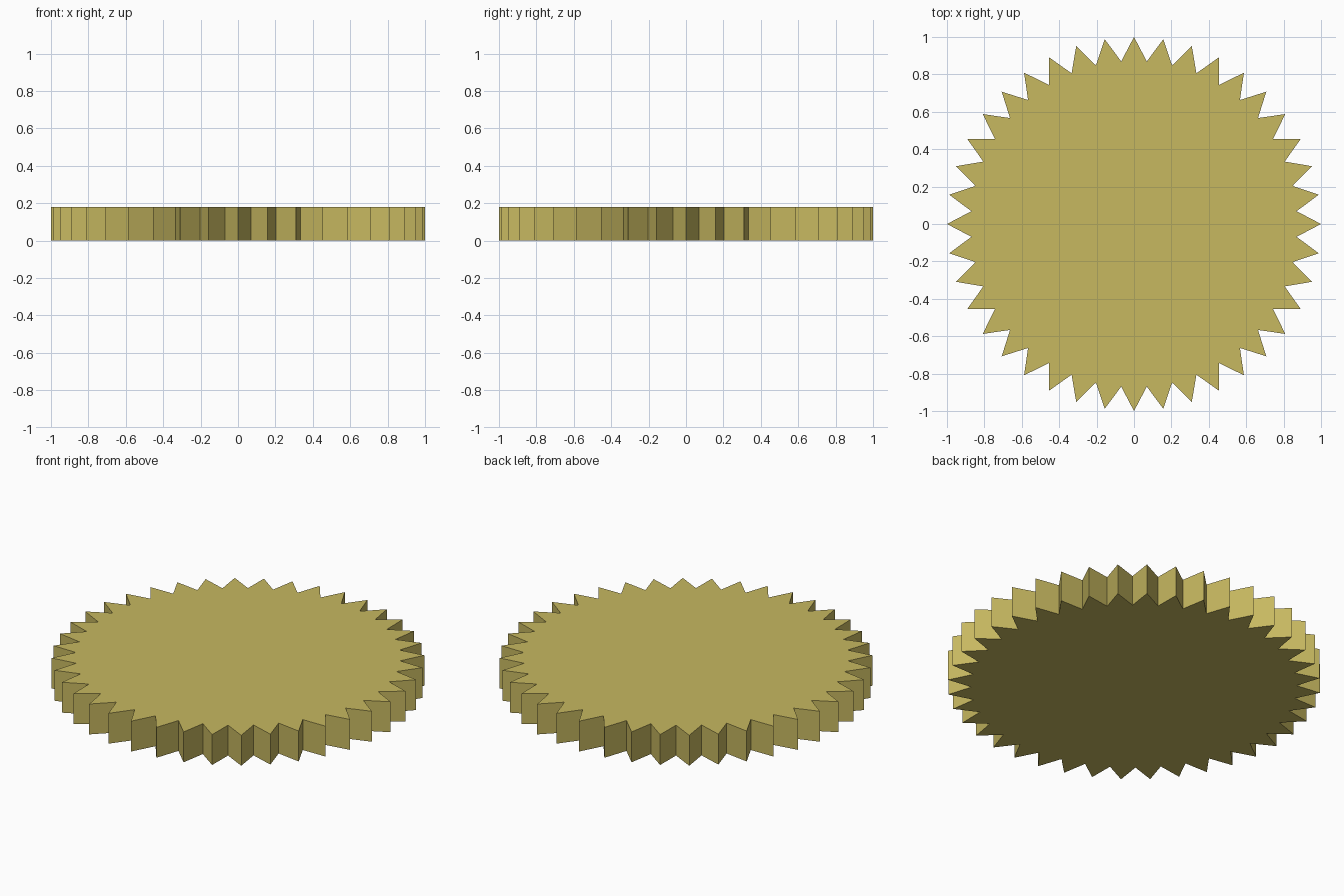
import bpy, bmesh, math

if "Cube" in bpy.data.objects:
    bpy.data.objects.remove(bpy.data.objects["Cube"])

TEETH, TIP_R, ROOT_R, THICK = 40, 1.0, 0.872, 0.18

mat = bpy.data.materials.new("dull brass yellow")
mat.diffuse_color = (0.57, 0.48, 0.118, 1.0)
mat.use_nodes = True
mat.node_tree.nodes["Principled BSDF"].inputs["Base Color"].default_value = mat.diffuse_color

# Toothed disc: star outline extruded straight up
bm = bmesh.new()
verts = []
for i in range(TEETH * 2):
    r = ROOT_R if i % 2 else TIP_R
    a = math.pi * i / TEETH
    verts.append(bm.verts.new((r * math.cos(a), r * math.sin(a), 0)))
base = bm.faces.new(verts)
ext = bmesh.ops.extrude_face_region(bm, geom=[base], use_keep_orig=True)
top = [g for g in ext["geom"] if isinstance(g, bmesh.types.BMVert)]
bmesh.ops.translate(bm, verts=top, vec=(0, 0, THICK))
bmesh.ops.recalc_face_normals(bm, faces=bm.faces)

mesh = bpy.data.meshes.new("toothed_disc")
bm.to_mesh(mesh)
bm.free()
mesh.materials.append(mat)
disc = bpy.data.objects.new("toothed_disc", mesh)
bpy.context.collection.objects.link(disc)
